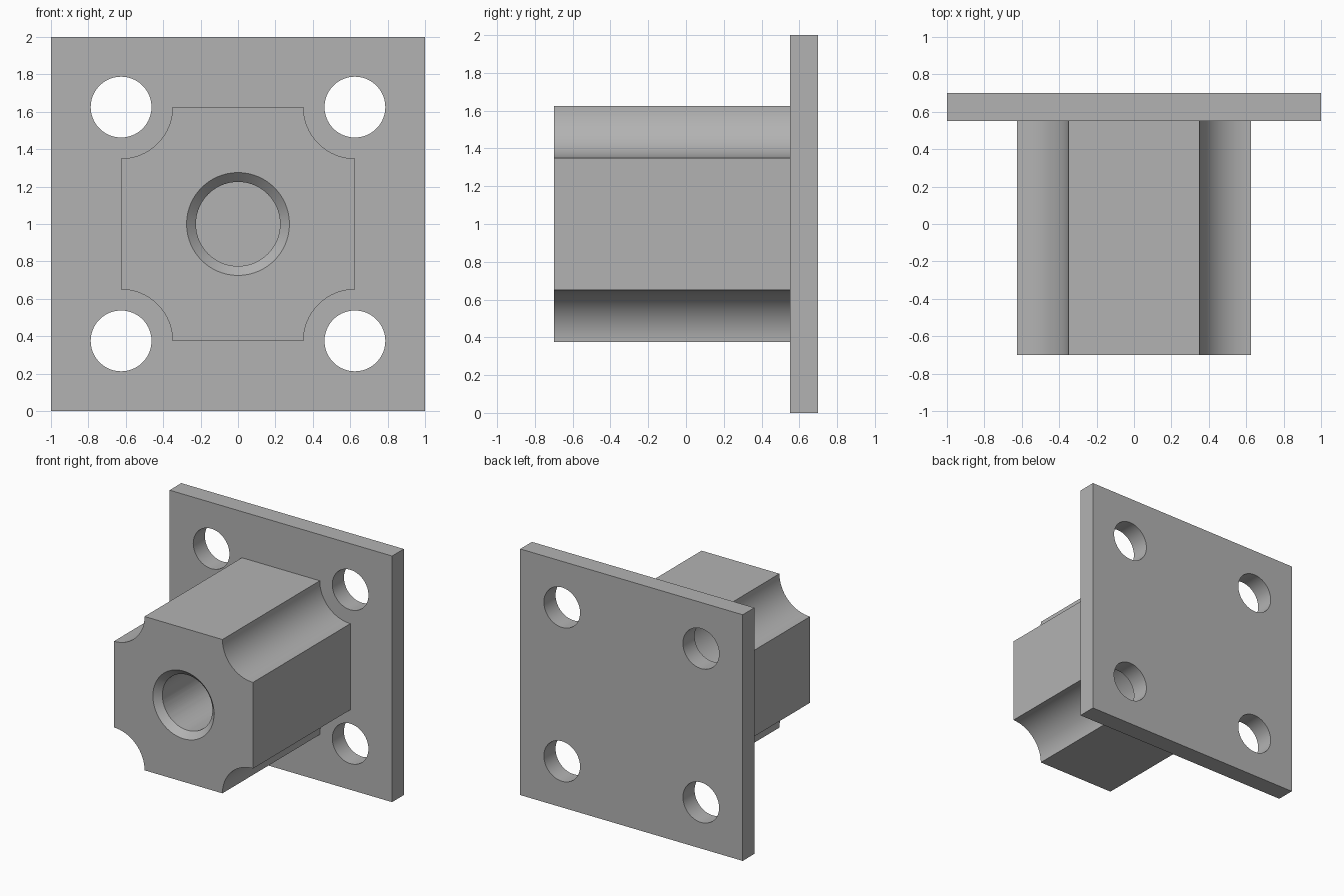
import bpy
import math

if "Cube" in bpy.data.objects:
    bpy.data.objects.remove(bpy.data.objects["Cube"], do_unlink=True)

MID = 1.0           # height of the bore axis
CORNER = 0.625      # boss half width and bolt hole offset
FRONT, FLANGE, BACK = -0.70, 0.55, 0.70

steel = bpy.data.materials.new("grey_steel")
steel.use_nodes = True
colour = (0.45, 0.45, 0.45, 1)
steel.diffuse_color = colour
steel.node_tree.nodes["Principled BSDF"].inputs["Base Color"].default_value = colour


def block(name, half, y0, y1):
    bpy.ops.mesh.primitive_cube_add(size=1, location=(0, (y0 + y1) / 2, MID))
    ob = bpy.context.object
    ob.name = name
    ob.scale = (2 * half, y1 - y0, 2 * half)
    bpy.ops.object.transform_apply(location=True, rotation=False, scale=True)
    ob.data.materials.append(steel)
    return ob


def rod(x, z, r_front, r_back, y0, y1):
    """Round cutter along y, tapering from front to back."""
    bpy.ops.mesh.primitive_cone_add(
        vertices=96, radius1=r_front, radius2=r_back, depth=y1 - y0,
        location=(x, (y0 + y1) / 2, z), rotation=(-math.pi / 2, 0, 0))
    ob = bpy.context.object
    ob.hide_render = True
    ob.data.materials.append(steel)
    return ob


def combine(target, tool, operation):
    mod = target.modifiers.new(operation.lower(), "BOOLEAN")
    mod.operation = operation
    mod.solver = "EXACT"
    mod.object = tool
    bpy.ops.object.select_all(action="DESELECT")
    target.select_set(True)
    bpy.context.view_layer.objects.active = target
    bpy.ops.object.modifier_apply(modifier=mod.name)
    bpy.data.objects.remove(tool, do_unlink=True)


corners = [(sx * CORNER, MID + sz * CORNER) for sx in (-1, 1) for sz in (-1, 1)]

# Square boss with four scalloped corners, rooted inside the flange
body = block("flanged_boss", CORNER, FRONT, 0.62)
for x, z in corners:
    combine(body, rod(x, z, 0.275, 0.275, -0.9, 0.9), "DIFFERENCE")

# Square flange plate with bolt holes
plate = block("flange_plate", 1.0, FLANGE, BACK)
for x, z in corners:
    combine(plate, rod(x, z, 0.1625, 0.1625, 0.4, 0.9), "DIFFERENCE")
combine(body, plate, "UNION")

# Blind bore with a chamfered mouth
combine(body, rod(0, MID, 0.225, 0.225, -0.9, FLANGE), "DIFFERENCE")
combine(body, rod(0, MID, 0.325, 0.215, FRONT - 0.05, FRONT + 0.06), "DIFFERENCE")

bpy.ops.object.shade_smooth_by_angle(angle=math.radians(30))
